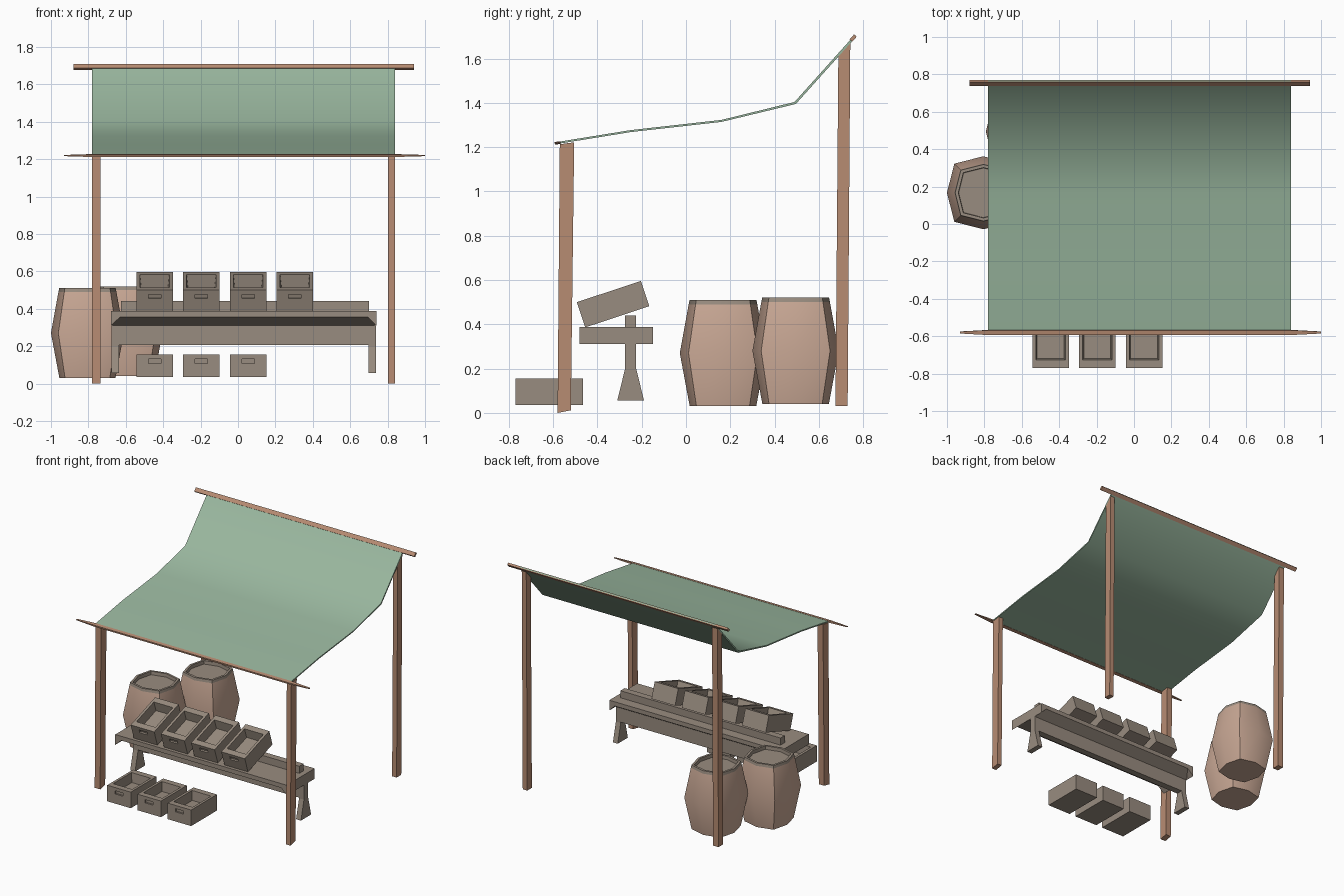
import bpy, bmesh, math
from mathutils import Matrix, Vector

if "Cube" in bpy.data.objects:
    bpy.data.objects.remove(bpy.data.objects["Cube"])


def material(name, srgb):
    m = bpy.data.materials.new(name)
    lin = [((c + 0.055) / 1.055) ** 2.4 for c in srgb]
    m.diffuse_color = (*lin, 1)
    m.use_nodes = True
    m.node_tree.nodes["Principled BSDF"].inputs["Base Color"].default_value = m.diffuse_color
    return m


WOOD = material("grey_wood", (0.60, 0.55, 0.50))
POLE = material("pole_brown", (0.72, 0.55, 0.45))
CLOTH = material("canopy_green", (0.60, 0.715, 0.62))
CASK = material("barrel_tan", (0.79, 0.66, 0.585))


def finish(name, bm, *mats, angle=None):
    bmesh.ops.recalc_face_normals(bm, faces=bm.faces)
    me = bpy.data.meshes.new(name)
    bm.to_mesh(me)
    bm.free()
    for m in mats:
        me.materials.append(m)
    ob = bpy.data.objects.new(name, me)
    bpy.context.collection.objects.link(ob)
    if angle:
        bpy.ops.object.select_all(action='DESELECT')
        ob.select_set(True)
        bpy.context.view_layer.objects.active = ob
        bpy.ops.object.shade_smooth_by_angle(angle=math.radians(angle))
    return ob


def loft(bm, rings, cap=True):
    """Join equal-length closed rings of points with quads; cap the ends."""
    vr = [[bm.verts.new(p) for p in r] for r in rings]
    for a, b in zip(vr, vr[1:]):
        for i in range(len(a)):
            j = (i + 1) % len(a)
            bm.faces.new((a[i], a[j], b[j], b[i]))
    if cap:
        bm.faces.new(vr[0])
        bm.faces.new(vr[-1])


def prism_x(name, yz, x0, x1, mat, angle=None):
    bm = bmesh.new()
    loft(bm, [[(x, y, z) for y, z in yz] for x in (x0, x1)])
    return finish(name, bm, mat, angle=angle)


def prism_y(name, xz, y0, y1, mat):
    bm = bmesh.new()
    loft(bm, [[(x, y, z) for x, z in xz] for y in (y0, y1)])
    return finish(name, bm, mat)


def rect(a0, a1, b0, b1):
    return [(a0, b0), (a1, b0), (a1, b1), (a0, b1)]


def add_box(bm, lo, hi):
    loft(bm, [[(x, y, z) for x, y in rect(lo[0], hi[0], lo[1], hi[1])]
              for z in (lo[2], hi[2])])


# Canopy: sagging cloth sheet
sag = [(-0.59, 1.222), (-0.25, 1.277), (0.16, 1.323), (0.49, 1.404), (0.763, 1.708)]
under = [(y + (0.006 if i > 2 else 0), z - 0.009) for i, (y, z) in enumerate(sag)]
prism_x("canopy", sag + under[::-1], -0.78, 0.84, CLOTH, angle=45)

# Four posts, leaning slightly, tops cut to the cloth slope
for side, x0, x1 in (("left", -0.78, -0.735), ("right", 0.803, 0.84)):
    prism_x("front_post_" + side,
            [(-0.58, 0), (-0.52, 0.012), (-0.505, 1.222), (-0.57, 1.213)], x0, x1, POLE)
    prism_x("back_post_" + side,
            [(0.675, 0.03), (0.73, 0.03), (0.742, 1.675), (0.688, 1.615)], x0, x1, POLE)


def crossbar(name, y, z, slope, width, thick, xs):
    """Flat bar lying along the cloth edge, thinner at the tips."""
    bm = bmesh.new()
    c, s = math.cos(slope), math.sin(slope)
    rings = []
    for x, k in xs:
        w, t = width * k / 2, thick * k / 2
        rings.append([(x, y + u * c - v * s, z + u * s + v * c)
                      for u, v in rect(-w, w, -t, t)])
    loft(bm, rings)
    finish(name, bm, POLE)


crossbar("front_crossbar", -0.58, 1.219, math.radians(9), 0.026, 0.012,
         [(-0.93, 0.4), (-0.78, 1), (0.84, 1), (1.0, 0.4)])
crossbar("back_crossbar", 0.755, 1.693, math.radians(48), 0.03, 0.016,
         [(-0.88, 1), (0.94, 1)])

# Table: top board with turned-down ends, sloped underside, beam, riser
X0, X1 = -0.68, 0.74
prism_y("table_top", [(X0, 0.31), (X0 + 0.05, 0.355), (X1 - 0.045, 0.355), (X1, 0.31),
                      (X1, 0.387), (X0, 0.387)], -0.48, -0.15, WOOD)
prism_x("table_underside", [(-0.48, 0.356), (-0.275, 0.31), (-0.225, 0.31), (-0.15, 0.356)],
        X0 + 0.01, X1 - 0.01, WOOD)
prism_x("table_beam", rect(-0.275, -0.225, 0.205, 0.32), X0 + 0.04, X1 - 0.04, WOOD)
prism_x("table_riser", rect(-0.275, -0.225, 0.38, 0.44), -0.625, 0.70, WOOD)
leg = [(-0.31, 0.057), (-0.19, 0.057), (-0.225, 0.2), (-0.225, 0.32),
       (-0.275, 0.32), (-0.275, 0.2)]
prism_x("table_leg_left", leg, X0 + 0.005, X0 + 0.045, WOOD)
prism_x("table_leg_right", leg, X1 - 0.042, X1 - 0.002, WOOD)


# Crates: hollow boxes with a slot handle in the front
W, L, H = 0.195, 0.305, 0.12


def crate(name, x, y, z, tilt):
    """x is the centre; y, z is the front bottom edge."""
    place = Matrix.Translation((x, y, z)) @ Matrix.Rotation(tilt, 4, 'X')
    bm = bmesh.new()
    add_box(bm, (-W / 2, 0, 0), (W / 2, L, H))
    ob = finish(name, bm, WOOD)
    ob.matrix_world = place
    bm = bmesh.new()
    # tapered cavity
    loft(bm, [[(px, py, pz) for px, py in rect(-W / 2 + e, W / 2 - e, e + 0.025, L - e - 0.025)]
              for pz, e in ((0.05, 0.026), (H + 0.01, 0.018))])
    # handle slot
    add_box(bm, (-0.033, -0.02, 0.072), (0.033, 0.012, 0.096))
    cut = finish(name + "_cutter", bm, WOOD)
    cut.matrix_world = place
    cut.hide_render = True
    cut.hide_set(True)
    cut.display_type = 'WIRE'
    mod = ob.modifiers.new("hollow", 'BOOLEAN')
    mod.object = cut
    mod.operation = 'DIFFERENCE'
    mod.solver = 'EXACT'


for i in range(4):
    cx = -0.446 + 0.25 * i
    crate(f"table_crate_{i + 1}", cx, -0.455, 0.386, math.radians(18.4))
    if i < 3:
        crate(f"ground_crate_{i + 1}", cx, -0.77, 0.035, 0)


# Barrels: squarish octagon rings, with a rim and a sunken lid
def barrel(name, x, y, z):
    def ring(k, h):
        pts = []
        for i in range(8):
            r = (0.195, 0.22)[i % 2] * k
            a = i * math.pi / 4
            pts.append((x + r * math.cos(a), y + r * math.sin(a), z + h))
        return pts
    bm = bmesh.new()
    loft(bm, [ring(0.77, 0), ring(1, 0.24), ring(0.795, 0.46), ring(0.775, 0.48),
              ring(0.69, 0.48), ring(0.68, 0.455)])
    for f in bm.faces:
        if f.calc_center_median().z > z + 0.45:
            f.material_index = 1
    finish(name, bm, CASK, WOOD, angle=32)


barrel("barrel_left", -0.805, 0.167, 0.03)
barrel("barrel_right", -0.597, 0.495, 0.04)
